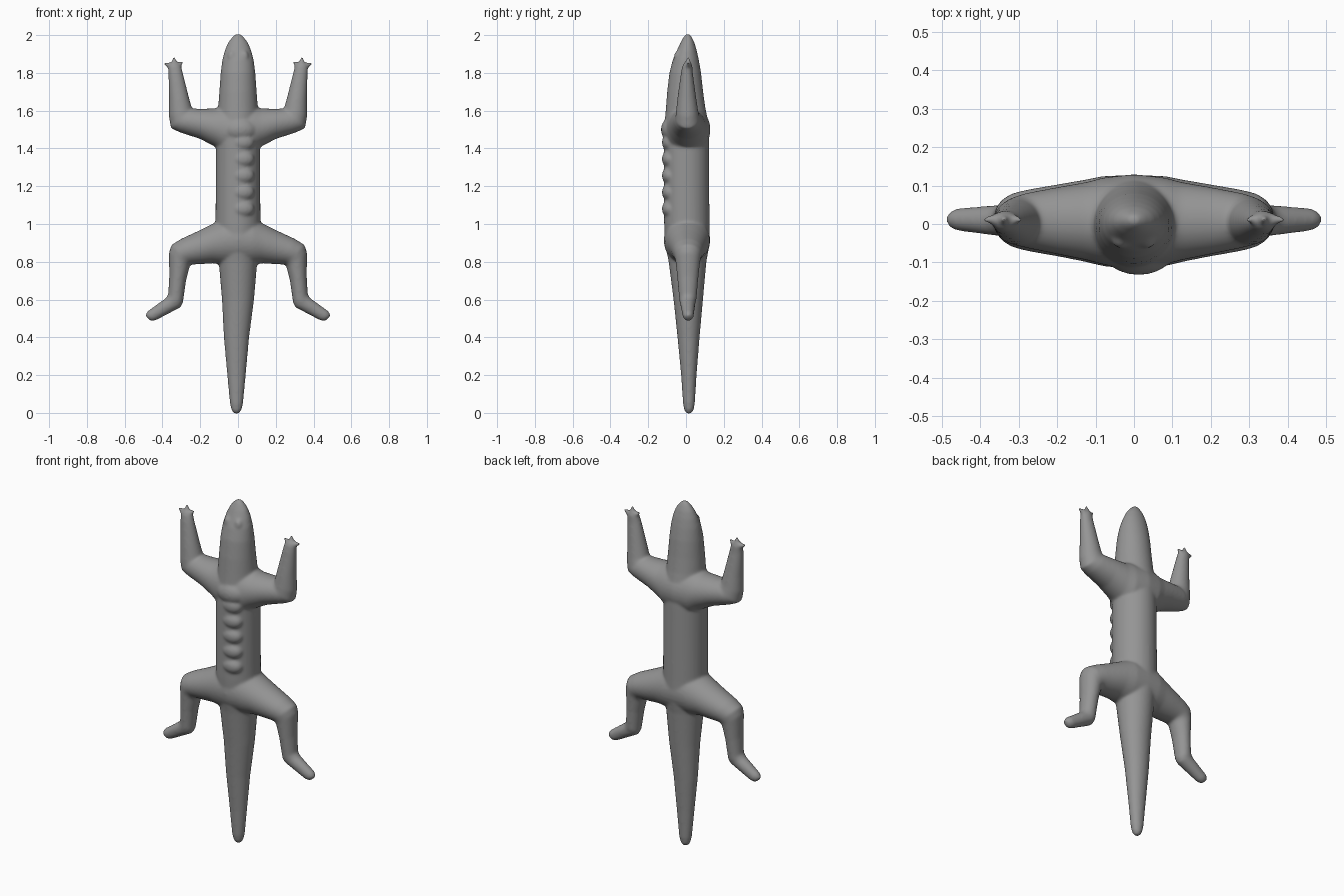
import bpy, bmesh, math
from mathutils import Vector, Matrix

bm = bmesh.new()
SIDES = 32


def loft(sections, side=1):
    """Closed tube; each section is (xa, za, xb, zb, y_front, y_back)."""
    rings = []
    for xa, za, xb, zb, y0, y1 in sections:
        a, b = Vector((xa * side, 0, za)), Vector((xb * side, 0, zb))
        c = (a + b) / 2 + Vector((0, (y0 + y1) / 2, 0))
        u, v = (a - b) / 2, Vector((0, (y1 - y0) / 2, 0))
        rings.append([bm.verts.new(c + u * math.cos(t) + v * math.sin(t))
                      for t in (2 * math.pi * i / SIDES for i in range(SIDES))])
    for r, s in zip(rings, rings[1:]):
        for i in range(SIDES):
            j = (i + 1) % SIDES
            bm.faces.new((r[i], r[j], s[j], s[i]))
    bm.faces.new(rings[0])
    bm.faces.new(rings[-1])


def blob(loc, size):
    m = Matrix.Translation(loc) @ Matrix.Diagonal((*size, 1))
    bmesh.ops.create_uvsphere(bm, u_segments=20, v_segments=12, radius=1, matrix=m)


def spike(base, tip, radius):
    base, tip = Vector(base), Vector(tip)
    d = tip - base
    m = Matrix.Translation((base + tip) / 2) @ d.to_track_quat('Z', 'Y').to_matrix().to_4x4()
    bmesh.ops.create_cone(bm, cap_ends=True, segments=16, radius1=radius,
                          radius2=0.005, depth=d.length, matrix=m)


# Head, trunk and tail: z, half width, front y, back y
trunk = [(2.006, .012, 0, .02), (1.99, .031, -.013, .031), (1.96, .053, -.03, .045),
         (1.92, .07, -.048, .057), (1.87, .083, -.07, .068), (1.80, .092, -.088, .08),
         (1.70, .099, -.1, .091), (1.62, .105, -.106, .102), (1.53, .112, -.114, .12),
         (1.42, .117, -.118, .122), (1.0, .119, -.116, .124), (.9, .112, -.112, .126),
         (.8, .102, -.092, .108), (.6, .085, -.066, .09), (.4, .067, -.045, .072),
         (.2, .049, -.026, .056), (.05, .035, -.016, .047), (.015, .027, -.01, .041),
         (-.004, .013, .003, .027)]
loft([(-w - (.008 if z < .5 else 0), z, w - (.008 if z < .5 else 0), z, y0, y1)
      for z, w, y0, y1 in trunk])

arm = [(.0, 1.63, .0, 1.37, -.12, .13), (.08, 1.625, .08, 1.375, -.106, .121),
       (.12, 1.612, .12, 1.408, -.095, .11), (.2, 1.61, .2, 1.45, -.079, .096),
       (.245, 1.612, .31, 1.486, -.063, .081), (.244, 1.614, .355, 1.507, -.056, .072),
       (.246, 1.62, .366, 1.57, -.053, .065), (.262, 1.68, .365, 1.66, -.045, .054),
       (.292, 1.8, .369, 1.8, -.027, .036), (.301, 1.835, .371, 1.835, -.02, .034),
       (.313, 1.852, .362, 1.852, -.012, .028)]

leg = [(.0, 1.05, .0, .78, -.118, .128), (.08, 1.03, .08, .785, -.11, .125),
       (.13, 1.003, .13, .792, -.098, .115), (.2, .968, .19, .788, -.085, .104),
       (.3, .922, .25, .785, -.071, .09), (.352, .89, .252, .782, -.063, .083),
       (.365, .85, .257, .77, -.056, .076), (.364, .72, .275, .7, -.046, .065),
       (.37, .625, .292, .58, -.036, .056), (.385, .606, .305, .558, -.032, .05),
       (.477, .54, .435, .49, -.018, .041), (.489, .523, .454, .486, -.011, .034),
       (.488, .51, .467, .489, .001, .022)]

for s in (1, -1):
    loft(arm, s)
    loft(leg, s)
    # Short fingers
    for tip in ((.29, .012, 1.858), (.339, .012, 1.886), (.394, .012, 1.851)):
        spike((s * .336, .01, 1.83), (s * tip[0], tip[1], tip[2]), .026)
    # Eyes, barely raised
    blob((s * .033, -.042, 1.885), (.024, .022, .034))

# Soft belly ridges and chest
for i in range(5):
    blob((.025, -.088, 1.08 + i * .088), (.062, .04, .046))
blob((.012, -.075, 1.5), (.09, .058, .065))

bmesh.ops.recalc_face_normals(bm, faces=bm.faces)
mesh = bpy.data.meshes.new("lizard_body")
bm.to_mesh(mesh)
bm.free()
body = bpy.data.objects.new("lizard_body", mesh)
bpy.context.collection.objects.link(body)

# Dark grey skin
skin = bpy.data.materials.new("dark_grey_skin")
skin.diffuse_color = (0.3, 0.3, 0.3, 1)
mesh.materials.append(skin)

# Fuse all parts into one soft skin
fuse = body.modifiers.new("fuse", 'REMESH')
fuse.mode = 'VOXEL'
fuse.voxel_size = 0.0065
fuse.use_smooth_shade = True
soft = body.modifiers.new("soften", 'SMOOTH')
soft.factor = 0.5
soft.iterations = 14
